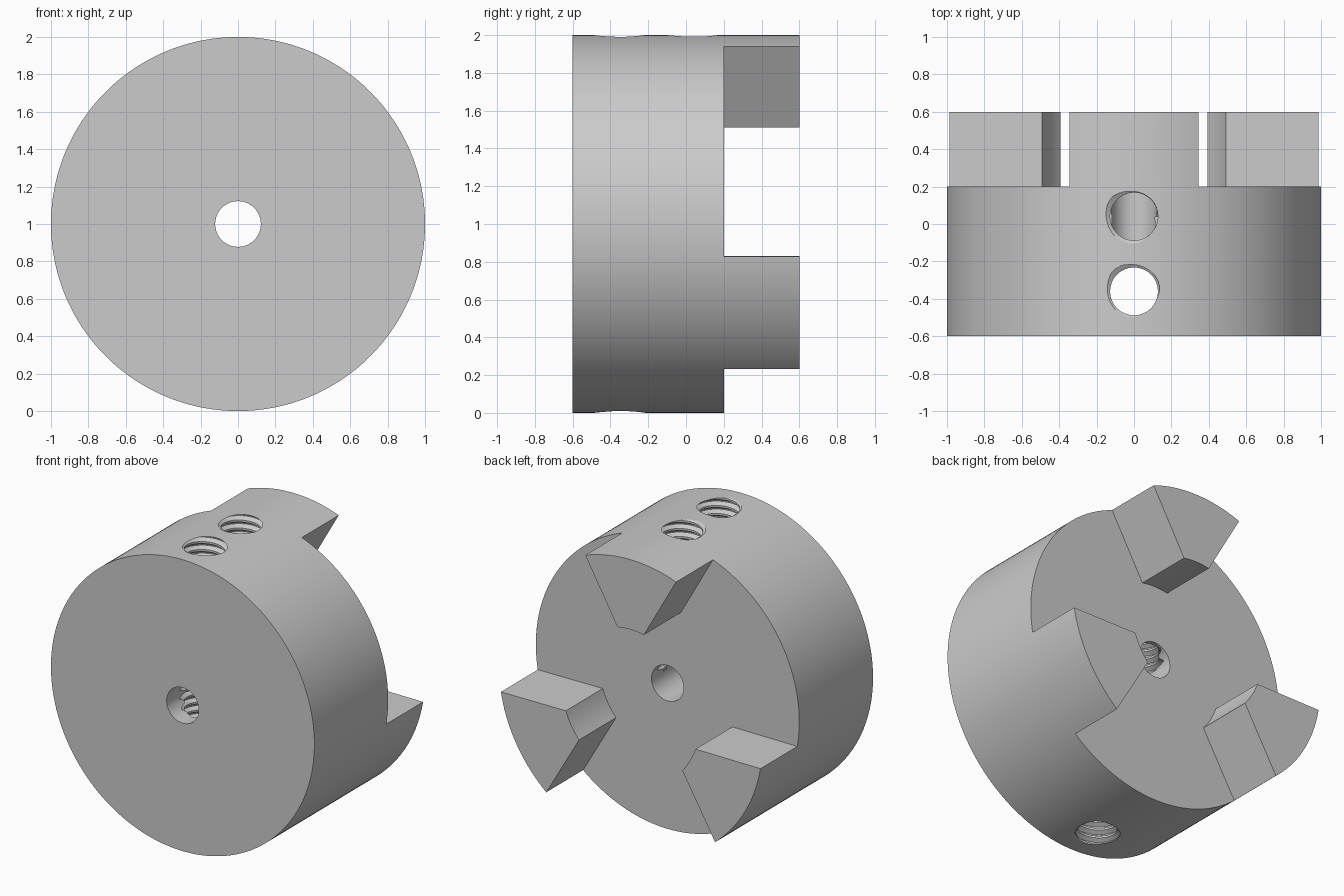
import bpy, bmesh
from math import sin, cos, pi, radians, atan2

cube = bpy.data.objects.get("Cube")
if cube:
    bpy.data.objects.remove(cube, do_unlink=True)

steel = bpy.data.materials.new("light grey metal")
steel.use_nodes = True
GREY = (0.6, 0.6, 0.6, 1)
steel.diffuse_color = GREY
steel.node_tree.nodes["Principled BSDF"].inputs["Base Color"].default_value = GREY


def finish(name, bm):
    bmesh.ops.recalc_face_normals(bm, faces=bm.faces[:])
    mesh = bpy.data.meshes.new(name)
    bm.to_mesh(mesh)
    bm.free()
    mesh.materials.append(steel)
    ob = bpy.data.objects.new(name, mesh)
    bpy.context.collection.objects.link(ob)
    return ob


def prism(name, outline, y0, y1):
    """Extrude an outline in the xz plane (centred on z = 1) along y."""
    bm = bmesh.new()
    face = bm.faces.new([bm.verts.new((x, y0, z + 1)) for x, z in outline])
    new = bmesh.ops.extrude_face_region(bm, geom=[face])["geom"]
    moved = [v for v in new if isinstance(v, bmesh.types.BMVert)]
    bmesh.ops.translate(bm, verts=moved, vec=(0, y1 - y0, 0))
    return finish(name, bm)


def circle(r, n):
    return [(r * cos(2 * pi * i / n), r * sin(2 * pi * i / n)) for i in range(n)]


def thread_cutter(name, y, z0, z1, pitch=0.055, n=32):
    """Solid screw with a helical V profile, upright at (0, y)."""
    bm = bmesh.new()
    profile = [(0, 0.128), (0.25, 0.128), (0.56, 0.156), (0.69, 0.156)]
    steps = round((z1 - z0) / pitch) * n
    rows = []
    for s in range(steps + 1):
        a = 2 * pi * (s % n) / n
        rows.append([bm.verts.new((r * cos(a), y + r * sin(a), z0 + pitch * (s / n + f)))
                     for f, r in profile])
    # Each turn is stitched to the start of the next one
    for s in range(steps - n):
        a = rows[s] + [rows[s + n][0]]
        b = rows[s + 1] + [rows[s + n + 1][0]]
        for p in range(4):
            bm.faces.new((a[p], b[p], b[p + 1], a[p + 1]))
    bmesh.ops.delete(bm, geom=[v for v in bm.verts if not v.link_faces], context='VERTS')
    # Close both ends with fans
    rim = [e for e in bm.edges if e.is_boundary]
    middle = (z0 + z1) / 2
    low = bm.verts.new((0, y, z0 + pitch / 2))
    high = bm.verts.new((0, y, max(v.co.z for v in bm.verts) - pitch / 2))
    for e in rim:
        u, v = e.verts
        bm.faces.new((u, v, low if u.co.z < middle else high))
    return finish(name, bm)


def cut(target, cutter):
    mod = target.modifiers.new(cutter.name, 'BOOLEAN')
    mod.operation = 'DIFFERENCE'
    mod.solver = 'EXACT'
    mod.object = cutter
    bpy.context.view_layer.objects.active = target
    bpy.ops.object.modifier_apply(modifier=mod.name)
    bpy.data.objects.remove(cutter, do_unlink=True)


# Solid hub, cut back to leave three jaws
hub = prism("coupling_hub", circle(1, 180), -0.6, 0.6)

# Gap outline: each jaw is a 60 degree wedge with a rounded inner end
APEX, INNER = 0.347, 0.52
corner = atan2(0.1, 0.51)
outline = []
for k in range(3):
    turn = radians(120 * k)
    wedge = [(0.6, APEX + 1.2 * cos(radians(30)))]
    wedge += [(INNER * sin(corner * t / 4), INNER * cos(corner * t / 4)) for t in range(4, -5, -1)]
    wedge += [(-0.6, wedge[0][1])]
    outline += [(x * cos(turn) - z * sin(turn), x * sin(turn) + z * cos(turn)) for x, z in wedge]
cut(hub, prism("jaw_gaps", outline, 0.2, 0.8))

# Shaft bore and threaded set screw holes
cut(hub, prism("shaft_bore", circle(0.122, 64), -0.8, 0.8))
cut(hub, thread_cutter("rear_screw_hole", 0.04, 1.0, 2.2))
cut(hub, thread_cutter("front_screw_hole", -0.36, -0.15, 2.2))

bpy.ops.object.select_all(action='DESELECT')
hub.select_set(True)
bpy.context.view_layer.objects.active = hub
bpy.ops.object.shade_smooth_by_angle(angle=radians(25))
